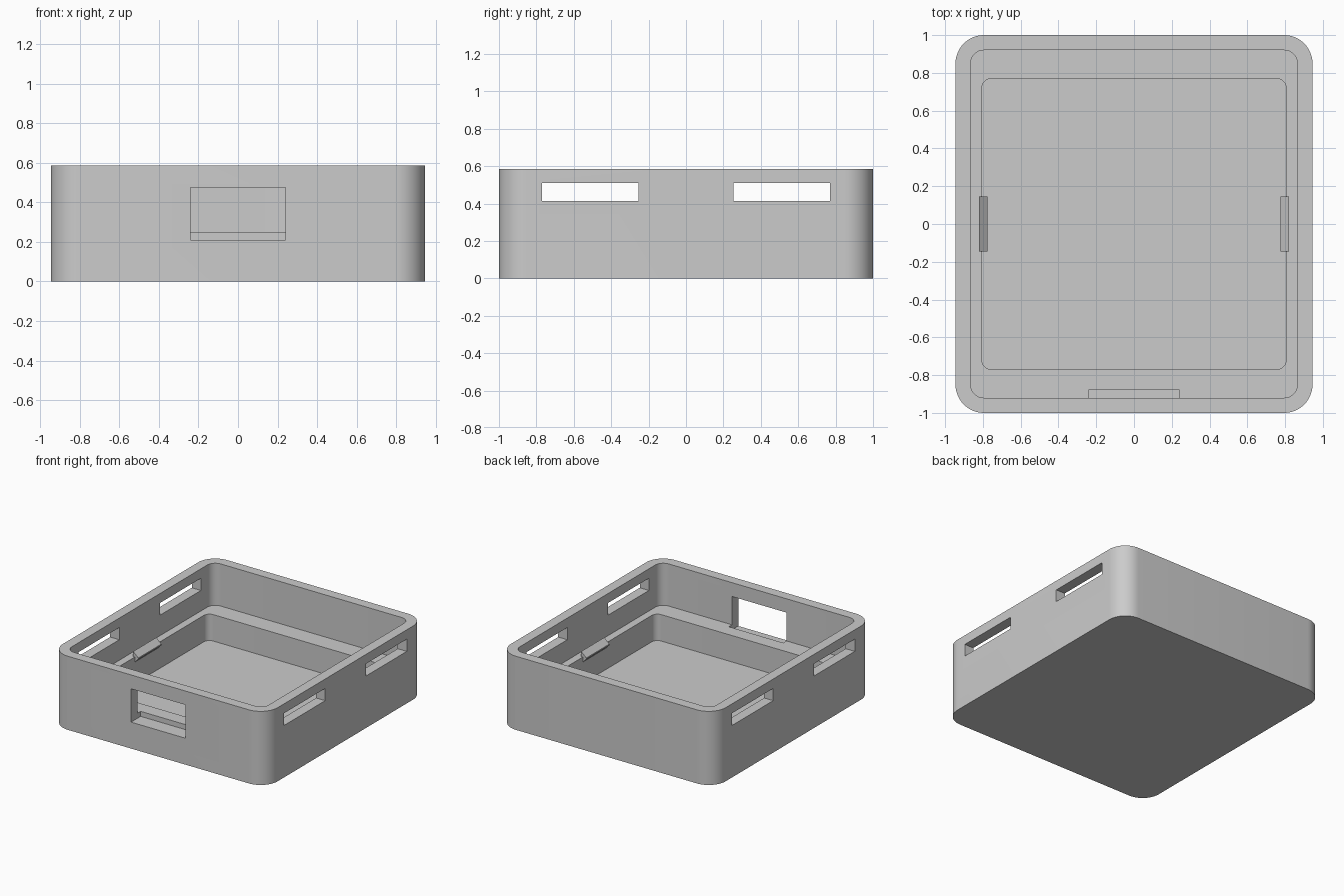
import bpy, bmesh, math

default = bpy.data.objects.get("Cube")
if default:
    bpy.data.objects.remove(default, do_unlink=True)

grey = bpy.data.materials.new("plain_grey")
grey.use_nodes = True
colour = (0.6, 0.6, 0.6, 1)
grey.diffuse_color = colour
grey.node_tree.nodes["Principled BSDF"].inputs["Base Color"].default_value = colour


def prism(name, outline, offset):
    """Extrude a closed 3D outline along an offset."""
    bm = bmesh.new()
    face = bm.faces.new([bm.verts.new(p) for p in outline])
    grown = bmesh.ops.extrude_face_region(bm, geom=[face])["geom"]
    moved = [v for v in grown if isinstance(v, bmesh.types.BMVert)]
    bmesh.ops.translate(bm, verts=moved, vec=offset)
    bmesh.ops.recalc_face_normals(bm, faces=bm.faces)
    mesh = bpy.data.meshes.new(name)
    bm.to_mesh(mesh)
    bm.free()
    mesh.materials.append(grey)
    obj = bpy.data.objects.new(name, mesh)
    bpy.context.collection.objects.link(obj)
    return obj


def rounded_block(name, hx, hy, radius, z0, z1, steps=12):
    outline = []
    for quarter, (sx, sy) in enumerate([(1, 1), (-1, 1), (-1, -1), (1, -1)]):
        for i in range(steps + 1):
            a = (quarter + i / steps) * math.pi / 2
            outline.append((sx * (hx - radius) + radius * math.cos(a),
                            sy * (hy - radius) + radius * math.sin(a), z0))
    return prism(name, outline, (0, 0, z1 - z0))


def block(name, x0, x1, y0, y1, z0, z1):
    return prism(name, [(x0, y0, z0), (x1, y0, z0), (x1, y1, z0), (x0, y1, z0)],
                 (0, 0, z1 - z0))


def select(obj):
    bpy.ops.object.select_all(action="DESELECT")
    obj.select_set(True)
    bpy.context.view_layer.objects.active = obj


def cut(target, cutter):
    cutter.hide_render = True
    mod = target.modifiers.new("cut", "BOOLEAN")
    mod.operation = "DIFFERENCE"
    mod.solver = "EXACT"
    mod.object = cutter
    select(target)
    bpy.ops.object.modifier_apply(modifier=mod.name)
    bpy.data.objects.remove(cutter, do_unlink=True)


# Open tray with a stepped cavity
LEDGE = 0.25
tray = rounded_block("tray", 0.945, 1.0, 0.15, 0, 0.585)
cut(tray, rounded_block("upper_cavity", 0.865, 0.92, 0.07, LEDGE, 0.8))
cut(tray, rounded_block("lower_cavity", 0.805, 0.77, 0.05, 0.04, 0.4))

# Front window, sunk slightly into the ledge
cut(tray, block("front_window", -0.24, 0.24, -1.2, -0.88, 0.21, 0.475))

# Vent slots through both side walls
for y in (-0.77, 0.255):
    cut(tray, block("side_slot", -1.2, 1.2, y, y + 0.515, 0.413, 0.51))

select(tray)
bpy.ops.object.shade_smooth_by_angle(angle=math.radians(30))

# Wedge clips on the inner ledge edges
for side, s in (("left", 1), ("right", -1)):
    profile = [(0.82, 0.29), (0.775, 0.25), (0.775, 0.24), (0.82, 0.195)]
    prism(side + "_clip", [(s * x, -0.145, z) for x, z in profile], (0, 0.29, 0))
